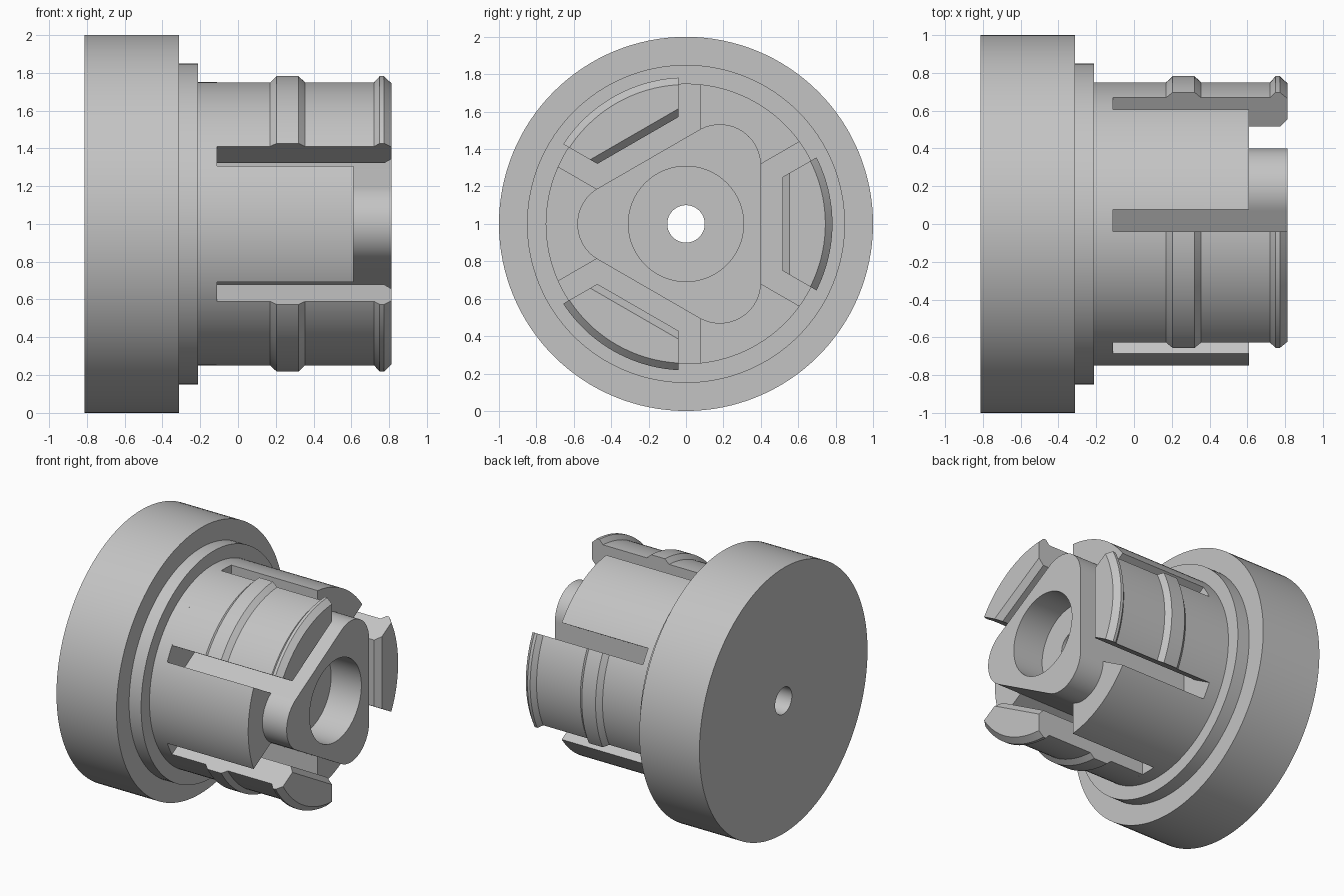
import bpy, bmesh
from math import pi, sin, cos, radians, tan
from mathutils import Matrix

if "Cube" in bpy.data.objects:
    bpy.data.objects.remove(bpy.data.objects["Cube"], do_unlink=True)

grey = bpy.data.materials.new("plain grey")
grey.use_nodes = True
grey.diffuse_color = (0.55, 0.55, 0.55, 1)
grey.node_tree.nodes["Principled BSDF"].inputs["Base Color"].default_value = (0.55, 0.55, 0.55, 1)

SEGMENTS = 128
TIP = 0.812
SLOT_END = -0.11
LOBES = [0, 2 * pi / 3, 4 * pi / 3]


def loft(name, rings, closed_loop=False):
    """Skin a stack of equal rings; cap the ends unless the stack is a loop."""
    bm = bmesh.new()
    loops = [[bm.verts.new(p) for p in ring] for ring in rings]
    n = len(loops[0])
    pairs = list(zip(loops, loops[1:]))
    if closed_loop:
        pairs.append((loops[-1], loops[0]))
    else:
        bm.faces.new(loops[0])
        bm.faces.new(loops[-1])
    for a, b in pairs:
        for i in range(n):
            j = (i + 1) % n
            bm.faces.new((a[i], a[j], b[j], b[i]))
    bmesh.ops.recalc_face_normals(bm, faces=bm.faces)
    mesh = bpy.data.meshes.new(name)
    bm.to_mesh(mesh)
    bm.free()
    mesh.materials.append(grey)
    obj = bpy.data.objects.new(name, mesh)
    bpy.context.collection.objects.link(obj)
    return obj


def lathe(name, profile):
    """Turn (x, radius) points around the x axis into a capped solid."""
    angles = [2 * pi * i / SEGMENTS for i in range(SEGMENTS)]
    return loft(name, [[(x, r * cos(a), r * sin(a)) for a in angles] for x, r in profile])


def activate(obj):
    bpy.ops.object.select_all(action='DESELECT')
    obj.select_set(True)
    bpy.context.view_layer.objects.active = obj


def combine(obj, tool, operation):
    """Apply a boolean and discard the tool."""
    mod = obj.modifiers.new("combine", 'BOOLEAN')
    mod.operation, mod.solver, mod.object = operation, 'EXACT', tool
    activate(obj)
    bpy.ops.object.modifier_apply(modifier=mod.name)
    bpy.data.objects.remove(tool, do_unlink=True)


def wedge(name, sections, offset):
    """Trapezoid block; its sides run at 30 degrees, shifted by offset."""
    def half(y):
        return y * tan(radians(30)) + offset / cos(radians(30))
    rings = [[(x, y0, -half(y0)), (x, 1, -half(1)), (x, 1, half(1)), (x, y0, half(y0))]
             for x, y0 in sections]
    return loft(name, rings)


def turn(obj, angle):
    obj.data.transform(Matrix.Rotation(angle, 4, 'X'))


def finish(obj):
    obj.location.z = 1
    activate(obj)
    bpy.ops.object.shade_smooth_by_angle(angle=radians(20))


# Stepped body with three pockets
body = lathe("stepped_body", [(-TIP, 1), (-0.312, 1), (-0.312, 0.85), (-0.212, 0.85),
                              (-0.212, 0.75), (0.61, 0.75)])
for angle in LOBES:
    pocket = wedge("pocket_cutter", [(SLOT_END, 0.4), (1, 0.4)], 0.077)
    turn(pocket, angle)
    combine(body, pocket, 'DIFFERENCE')

# Rounded triangular core
ROUND, FLAT = 0.22, 0.4005
outline = []
for corner in (60, 180, 300):
    reach = 2 * (FLAT - ROUND)
    for step in range(25):
        a = radians(corner - 60 + 5 * step)
        outline.append((reach * cos(radians(corner)) + ROUND * cos(a),
                        reach * sin(radians(corner)) + ROUND * sin(a)))
core = loft("core", [[(x, y, z) for y, z in outline] for x in (-0.25, TIP)])
combine(body, core, 'UNION')

# Counterbore and through hole
bore = lathe("bore_cutter", [(-1, 0.1), (0.56, 0.1), (0.56, 0.308), (1, 0.308)])
combine(body, bore, 'DIFFERENCE')
finish(body)

# Three snap arms with a middle rib and a hooked, chamfered tip
for number, angle in enumerate(LOBES, 1):
    arm = lathe(f"snap_arm_{number}", [
        (SLOT_END - 0.003, 0.75), (0.17, 0.75), (0.205, 0.783), (0.32, 0.783), (0.355, 0.75),
        (0.72, 0.75), (0.75, 0.783), (0.772, 0.783), (TIP, 0.745)])
    keep = wedge("arm_trimmer", [(-0.3, 0.515), (0.773, 0.515), (0.852, 0.593)], -0.041)
    combine(arm, keep, 'INTERSECT')
    turn(arm, angle)
    finish(arm)
